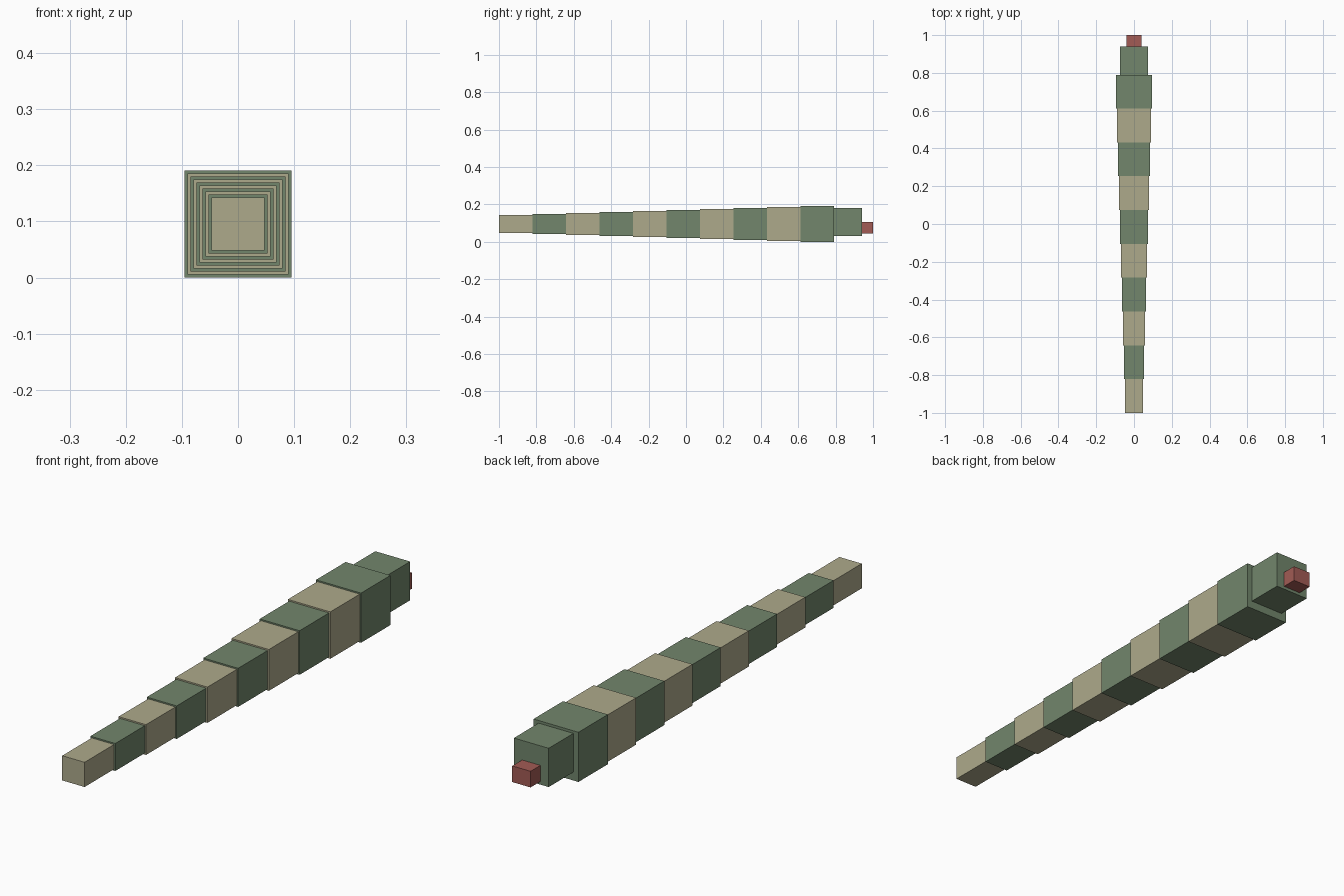
import bpy

if "Cube" in bpy.data.objects:
    bpy.data.objects.remove(bpy.data.objects["Cube"])


def material(name, color):
    m = bpy.data.materials.new(name)
    m.diffuse_color = (*color, 1)
    m.use_nodes = True
    m.node_tree.nodes["Principled BSDF"].inputs["Base Color"].default_value = m.diffuse_color
    return m


tan = material("tan", (0.42, 0.40, 0.26))
green = material("green", (0.168, 0.24, 0.15))
red = material("red", (0.36, 0.105, 0.09))


def box(name, x, y, z, mat):
    """Axis-aligned box from (min, max) ranges."""
    bpy.ops.mesh.primitive_cube_add(size=1)
    ob = bpy.context.object
    ob.name = name
    for v in ob.data.vertices:
        v.co = [r[0] if c < 0 else r[1] for c, r in zip(v.co, (x, y, z))]
    ob.data.materials.append(mat)
    return ob


# Tapered body: ten banded segments, growing from tail to neck
COUNT, START, LENGTH, MID_Z = 10, -1.0, 0.179, 0.0955
for i in range(COUNT):
    half = 0.0475 + (0.0955 - 0.0475) * i / (COUNT - 1)
    y = START + i * LENGTH
    box(f"body_segment_{i + 1}", (-half, half), (y, y + LENGTH),
        (MID_Z - half, MID_Z + half), green if i % 2 else tan)

# Head and tongue
neck = START + COUNT * LENGTH
box("head", (-0.074, 0.074), (neck, 0.94), (0.032, 0.181), green)
box("tongue", (-0.039, 0.039), (0.94, 1.0), (0.044, 0.106), red)
